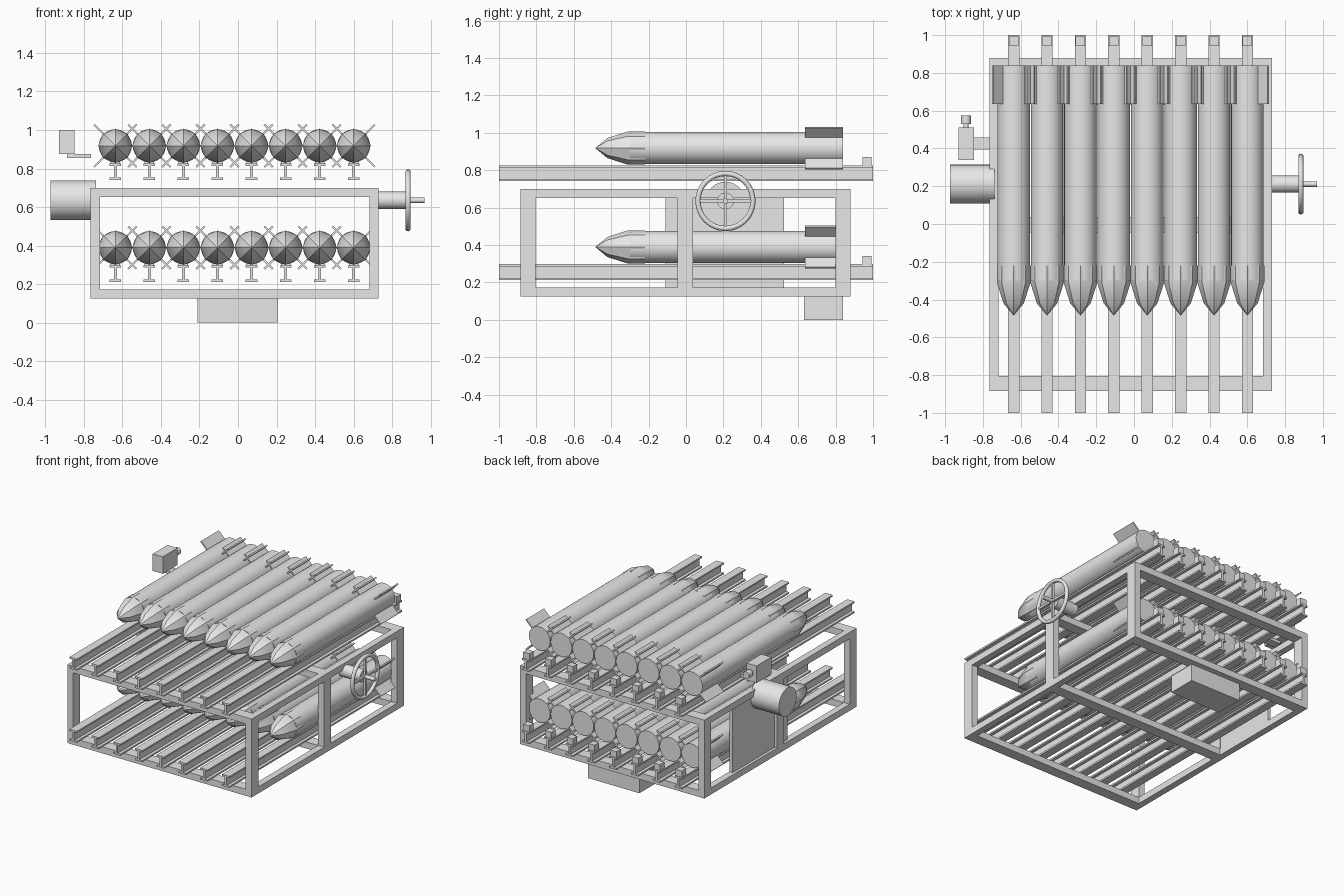
import bpy, bmesh, math
from mathutils import Matrix, Vector

if "Cube" in bpy.data.objects:
    bpy.data.objects.remove(bpy.data.objects["Cube"])

GREY = bpy.data.materials.new("plain_grey")
GREY.use_nodes = True
GREY.diffuse_color = (0.8, 0.8, 0.8, 1)
GREY.node_tree.nodes["Principled BSDF"].inputs["Base Color"].default_value = (0.8, 0.8, 0.8, 1)


def finish(name, bm, smooth=False):
    bmesh.ops.recalc_face_normals(bm, faces=bm.faces)
    mesh = bpy.data.meshes.new(name)
    bm.to_mesh(mesh)
    bm.free()
    mesh.materials.append(GREY)
    ob = bpy.data.objects.new(name, mesh)
    bpy.context.collection.objects.link(ob)
    if smooth:
        bpy.ops.object.select_all(action='DESELECT')
        ob.select_set(True)
        bpy.context.view_layer.objects.active = ob
        bpy.ops.object.shade_smooth_by_angle(angle=math.radians(30))
    return ob


def add_box(bm, x, y, z, turn=Matrix()):
    """Box from (low, high) pairs."""
    pairs = (x, y, z)
    centre = Vector([(a + b) / 2 for a, b in pairs])
    size = [b - a for a, b in pairs]
    bmesh.ops.create_cube(bm, size=1, matrix=turn @ Matrix.Translation(centre) @ Matrix.Diagonal((*size, 1)))


def box(name, x, y, z):
    bm = bmesh.new()
    add_box(bm, x, y, z)
    return finish(name, bm)


def add_lathe(bm, profile, sides, axis):
    """Spin (position, radius) points round the x or y axis."""
    rings = []
    for p, r in profile:
        ring = []
        for i in range(sides if r else 1):
            a = math.tau * i / sides
            u, v = r * math.cos(a), r * math.sin(a)
            ring.append(bm.verts.new((p, u, v) if axis == 'x' else (u, p, v)))
        rings.append(ring)
    for a, b in zip(rings, rings[1:]):
        for i in range(sides):
            j = (i + 1) % sides
            if len(b) == 1:
                bm.faces.new((a[i], a[j], b[0]))
            else:
                bm.faces.new((a[i], a[j], b[j], b[i]))
    for ring in (rings[0], rings[-1]):
        if len(ring) > 1:
            bm.faces.new(ring)


def cylinder(name, axis, lo, hi, radius, at, sides=32):
    bm = bmesh.new()
    add_lathe(bm, [(lo, radius), (hi, radius)], sides, axis)
    ob = finish(name, bm, True)
    ob.location = at
    return ob


# Open frame: side rails, cross bars and posts
X0, X1, Y0, Y1, Z0, Z1 = -0.765, 0.73, -0.885, 0.88, 0.125, 0.70
T, W = 0.048, 0.08
bm = bmesh.new()
stations = [(Y0, Y0 + W), (-0.045, 0.037), (Y1 - W, Y1)]
for x in ((X0, X0 + T), (X1 - T, X1)):
    for z in ((Z0, Z0 + T), (Z1 - T, Z1)):
        for a, b in zip(stations, stations[1:]):
            add_box(bm, x, (a[1], b[0]), z)
    for y in stations:
        add_box(bm, x, y, (Z0, Z1))
for y in stations:
    for z in ((Z0, Z0 + T), (Z1 - T, Z1)):
        add_box(bm, (X0 + T, X1 - T), y, z)
finish("frame", bm)

# Rocket: round body, eight-sided nose, four diagonal fins
bm = bmesh.new()
add_lathe(bm, [(-0.30, 0.086), (0.84, 0.086)], 32, 'y')
add_lathe(bm, [(0.84 - 1.06, 0.089), (-0.31, 0.089), (-0.42, 0.054), (-0.485, 0)], 8, 'y')
for k in range(4):
    turn = Matrix.Rotation(math.radians(45 + 90 * k), 4, 'Y')
    add_box(bm, (0.08, 0.156), (0.635, 0.84), (-0.005, 0.005), turn)
rocket = finish("rocket", bm, True)

# Launch rail: I-beam with an end stop
bm = bmesh.new()
add_box(bm, (-0.03, 0.03), (-1, 1), (-0.012, 0))
add_box(bm, (-0.008, 0.008), (-1, 1), (-0.073, -0.012))
add_box(bm, (-0.03, 0.03), (-1, 1), (-0.085, -0.073))
add_box(bm, (-0.025, 0.025), (0.943, 0.993), (0, 0.045))
rail = finish("launch_rail", bm)

# Two decks of eight
for deck, lift in enumerate((0, 0.529)):
    for i in range(8):
        x = -0.637 + 0.1768 * i
        for source, z in ((rocket, 0.389), (rail, 0.297)):
            first = deck == 0 and i == 0
            ob = source if first else source.copy()
            if not first:
                bpy.context.collection.objects.link(ob)
            ob.location = (x, 0, z + lift)

# Base block and side panel
box("base_block", (-0.21, 0.205), (0.63, 0.84), (0, Z0))
box("side_panel", (-0.745, -0.72), (-0.11, 0.525), (Z0 + T, Z1 - T))

# Motor drum on the right-hand x side, hand wheel opposite
AXLE = (0, 0.211, 0.635)
cylinder("motor_drum", 'x', -0.973, -0.738, 0.103, AXLE)
cylinder("wheel_shaft", 'x', 0.70, 0.872, 0.045, AXLE)
cylinder("wheel_pin", 'x', 0.86, 0.968, 0.014, AXLE, 16)
bpy.ops.mesh.primitive_torus_add(
    location=(0.883, AXLE[1], AXLE[2]), rotation=(0, math.pi / 2, 0),
    major_radius=0.147, minor_radius=0.014, major_segments=32, minor_segments=10)
rim = bpy.context.object
rim.name = "wheel_rim"
rim.data.materials.append(GREY)
bpy.ops.object.shade_smooth_by_angle(angle=math.radians(50))
bm = bmesh.new()
add_box(bm, (0.875, 0.891), (-0.145, 0.145), (-0.008, 0.008))
add_box(bm, (0.875, 0.891), (-0.008, 0.008), (-0.145, 0.145))
finish("wheel_spokes", bm).location = AXLE

# Sight box, its bracket and eyepiece
box("sight_box", (-0.93, -0.848), (0.34, 0.51), (0.875, 1.0))
box("sight_bracket", (-0.887, -0.762), (0.394, 0.457), (0.855, 0.876))
cylinder("sight_eyepiece", 'y', 0.53, 0.575, 0.026, (-0.889, 0, 0.945), 16)
cylinder("sight_neck", 'y', 0.505, 0.535, 0.014, (-0.889, 0, 0.945), 16)
